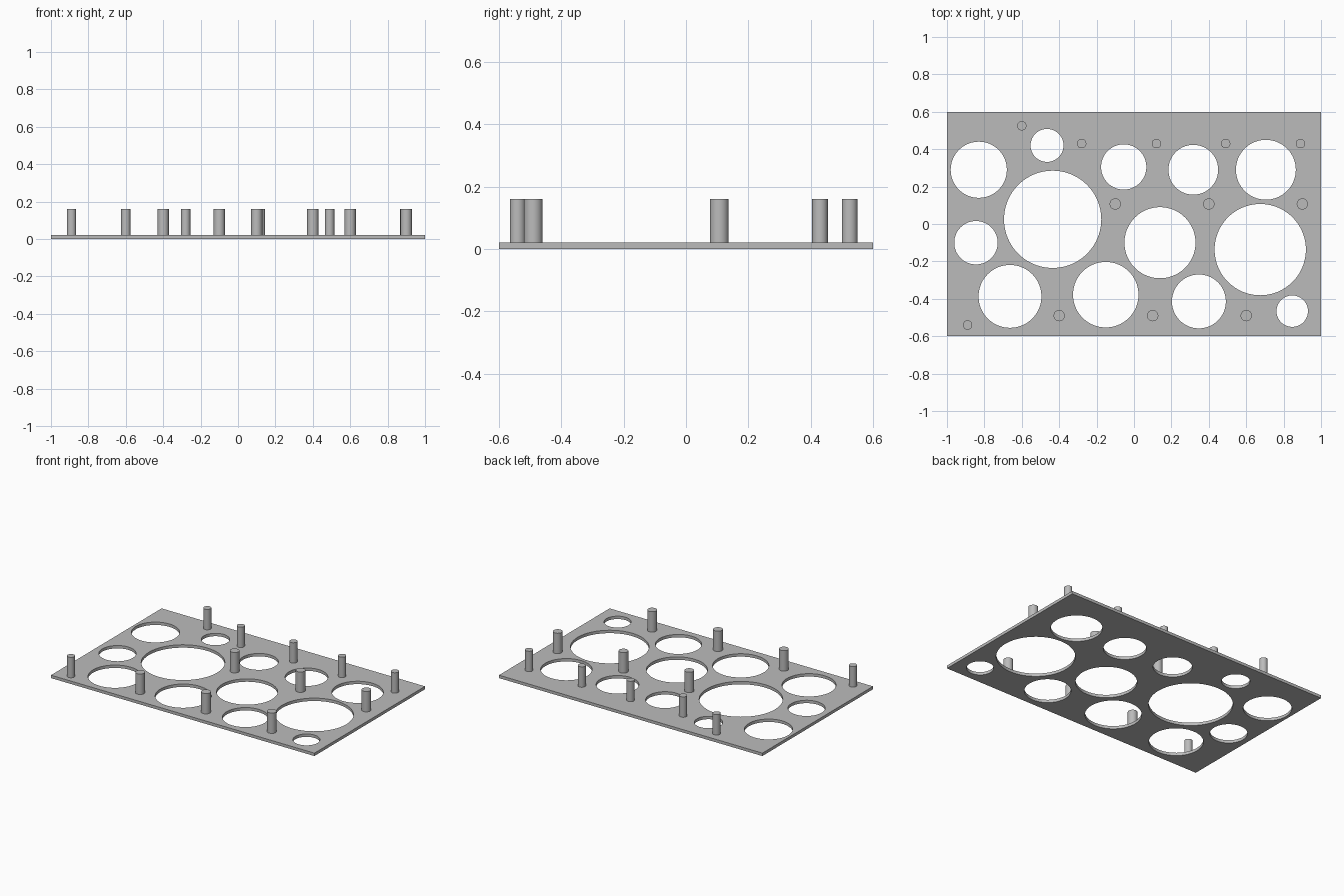
import bpy
import bmesh
from mathutils import Matrix

if "Cube" in bpy.data.objects:
    bpy.data.objects.remove(bpy.data.objects["Cube"])

THICK = 0.02
PIN_TOP = 0.16

grey = bpy.data.materials.new("plain grey")
grey.use_nodes = True
colour = (0.5, 0.5, 0.5, 1)
grey.diffuse_color = colour
grey.node_tree.nodes["Principled BSDF"].inputs["Base Color"].default_value = colour


def add_object(name, bm):
    mesh = bpy.data.meshes.new(name)
    bm.to_mesh(mesh)
    bm.free()
    mesh.materials.append(grey)
    obj = bpy.data.objects.new(name, mesh)
    bpy.context.collection.objects.link(obj)
    return obj


def add_cylinder(bm, x, y, radius, bottom, top, sides):
    bmesh.ops.create_cone(
        bm, cap_ends=True, segments=sides, radius1=radius, radius2=radius,
        depth=top - bottom,
        matrix=Matrix.Translation((x, y, (bottom + top) / 2)))


def smooth(obj):
    bpy.ops.object.select_all(action="DESELECT")
    obj.select_set(True)
    bpy.context.view_layer.objects.active = obj
    bpy.ops.object.shade_smooth_by_angle()


# Flat rectangular plate
bm = bmesh.new()
bmesh.ops.create_cube(
    bm, size=1,
    matrix=Matrix.Translation((0, 0, THICK / 2)) @ Matrix.Diagonal((2, 1.2, THICK, 1)))
plate = add_object("plate", bm)

# Round holes: x, y, radius
holes = [
    (-0.83, 0.29, 0.15), (-0.465, 0.42, 0.088), (-0.435, 0.025, 0.26),
    (-0.055, 0.305, 0.121), (0.317, 0.29, 0.133), (0.705, 0.29, 0.16),
    (0.139, -0.1, 0.19), (0.675, -0.137, 0.244), (-0.845, -0.1, 0.116),
    (-0.663, -0.387, 0.168), (-0.151, -0.378, 0.175),
    (0.347, -0.414, 0.144), (0.846, -0.466, 0.084),
]
bm = bmesh.new()
for x, y, radius in holes:
    add_cylinder(bm, x, y, radius, -0.1, 0.1, 96)
cutter = add_object("hole_cutter", bm)
cutter.hide_render = True

cut = plate.modifiers.new("holes", "BOOLEAN")
cut.operation = "DIFFERENCE"
cut.solver = "EXACT"
cut.object = cutter
bpy.context.view_layer.objects.active = plate
bpy.ops.object.modifier_apply(modifier=cut.name)
bpy.data.objects.remove(cutter)
smooth(plate)

# Upright pins in rows: y, radius, x positions
rows = [
    ("rear_edge_pin", 0.525, 0.025, [-0.6]),
    ("rear_pin", 0.43, 0.025, [-0.28, 0.12, 0.49, 0.89]),
    ("middle_pin", 0.107, 0.03, [-0.1, 0.4, 0.9]),
    ("front_pin", -0.49, 0.03, [-0.4, 0.1, 0.6]),
    ("front_corner_pin", -0.54, 0.025, [-0.89]),
]
for name, y, radius, positions in rows:
    for number, x in enumerate(positions, 1):
        bm = bmesh.new()
        add_cylinder(bm, x, y, radius, THICK, PIN_TOP, 48)
        smooth(add_object(f"{name}_{number}", bm))
